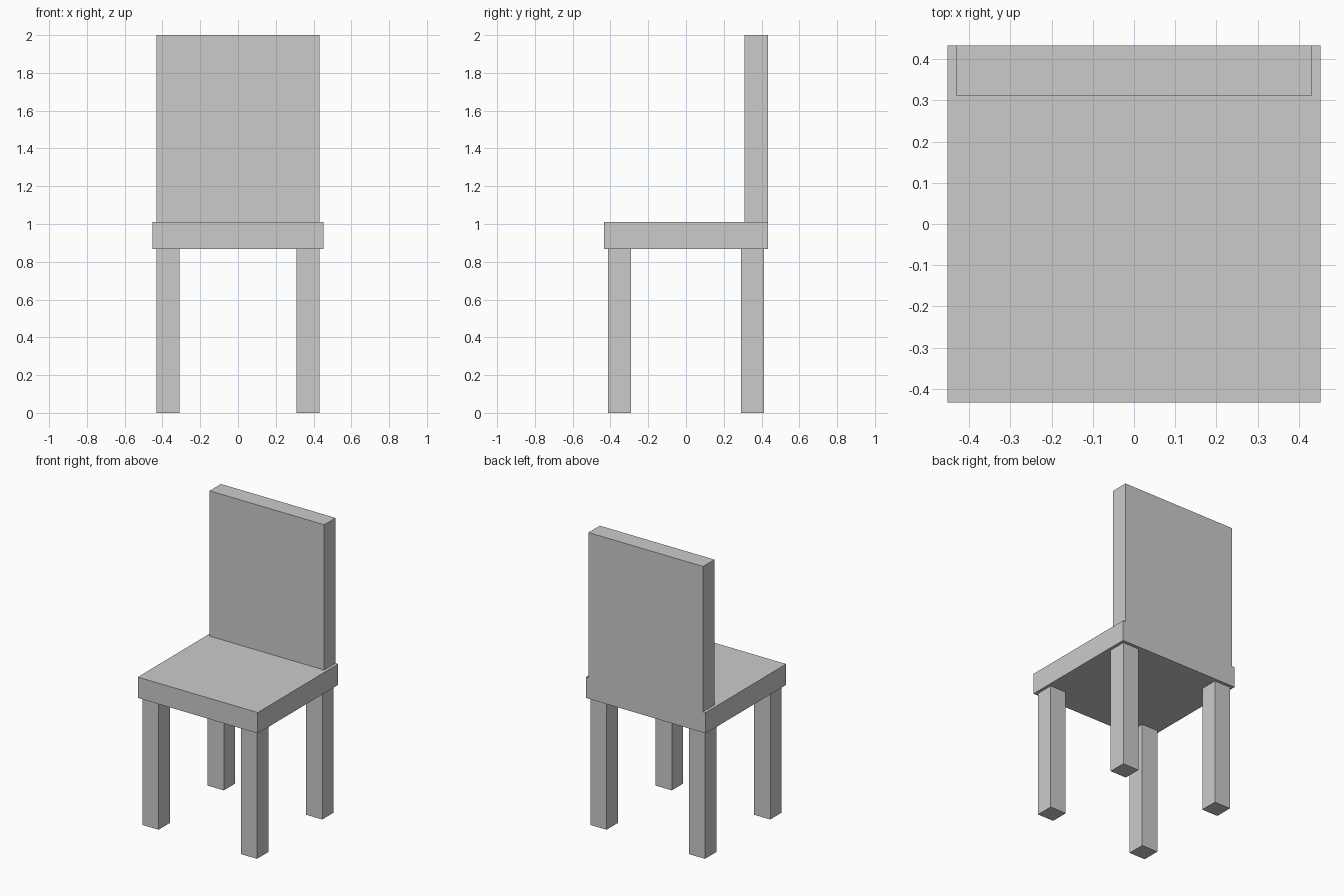
import bpy
import bmesh
from mathutils import Vector

cube = bpy.data.objects.get("Cube")
if cube:
    bpy.data.objects.remove(cube, do_unlink=True)

# One plain grey for the whole chair
grey = bpy.data.materials.new("light_grey")
grey.use_nodes = True
colour = (0.6, 0.6, 0.6, 1)
grey.diffuse_color = colour
grey.node_tree.nodes["Principled BSDF"].inputs["Base Color"].default_value = colour


def box(name, low, high):
    """Flat-faced box between two opposite corners."""
    low, high = Vector(low), Vector(high)
    bm = bmesh.new()
    bmesh.ops.create_cube(bm, size=1)
    bmesh.ops.scale(bm, vec=high - low, verts=bm.verts)
    bmesh.ops.translate(bm, vec=(low + high) / 2, verts=bm.verts)
    mesh = bpy.data.meshes.new(name)
    bm.to_mesh(mesh)
    bm.free()
    mesh.materials.append(grey)
    obj = bpy.data.objects.new(name, mesh)
    bpy.context.collection.objects.link(obj)
    return obj


SEAT_BOTTOM, SEAT_TOP = 0.868, 1.01
DEPTH = 0.433
THICK = 0.122

# Seat slab
box("seat", (-0.452, -DEPTH, SEAT_BOTTOM), (0.452, DEPTH, SEAT_TOP))

# Backrest, flush with the rear of the seat
box("backrest", (-0.432, DEPTH - THICK, SEAT_TOP), (0.432, DEPTH, 2))

# Four square legs, set in slightly from the seat corners
half = THICK / 2
for side, sx in (("left", 1), ("right", -1)):
    for end, sy in (("front", -1), ("back", 1)):
        x, y = sx * (0.432 - half), sy * (0.412 - half)
        box(f"{end}_{side}_leg", (x - half, y - half, 0),
            (x + half, y + half, SEAT_BOTTOM))
